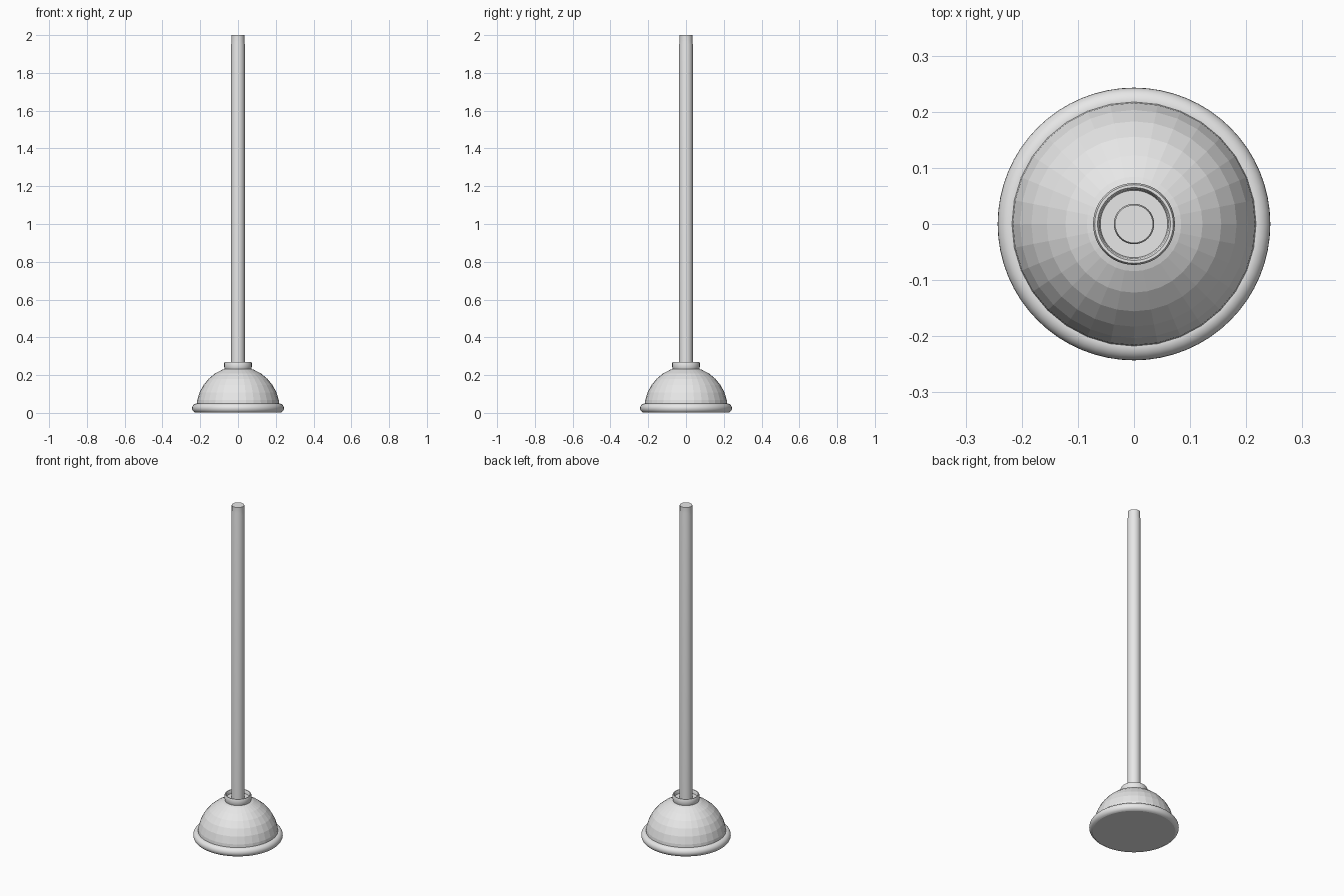
import bpy, bmesh, math

if "Cube" in bpy.data.objects:
    bpy.data.objects.remove(bpy.data.objects["Cube"])

grey = bpy.data.materials.new("light grey")
grey.diffuse_color = (0.8, 0.8, 0.8, 1)
grey.use_nodes = True
grey.node_tree.nodes["Principled BSDF"].inputs["Base Color"].default_value = grey.diffuse_color


def lathe(name, profile, segments, smooth=True, closed=False):
    """Spin an (r, z) profile around z; r = 0 points become poles."""
    bm = bmesh.new()
    rings = []
    for r, z in profile:
        if r == 0:
            rings.append([bm.verts.new((0, 0, z))] * segments)
        else:
            rings.append([bm.verts.new((r * math.cos(2 * math.pi * i / segments),
                                        r * math.sin(2 * math.pi * i / segments), z))
                          for i in range(segments)])
    pairs = list(zip(rings, rings[1:]))
    if closed:
        pairs.append((rings[-1], rings[0]))
    for a, b in pairs:
        for i in range(segments):
            j = (i + 1) % segments
            corners = list(dict.fromkeys([a[i], a[j], b[j], b[i]]))
            bm.faces.new(corners)
    bmesh.ops.recalc_face_normals(bm, faces=bm.faces)
    mesh = bpy.data.meshes.new(name)
    bm.to_mesh(mesh)
    bm.free()
    mesh.materials.append(grey)
    obj = bpy.data.objects.new(name, mesh)
    bpy.context.collection.objects.link(obj)
    if smooth:
        bpy.ops.object.select_all(action='DESELECT')
        obj.select_set(True)
        bpy.context.view_layer.objects.active = obj
        bpy.ops.object.shade_smooth_by_angle(angle=math.radians(35))
    return obj


# Faceted rubber dome: upper half of a 32 x 16 sphere, closed underneath
R = 0.22
dome = [(0, 0.025)]
dome += [(R * math.cos(k * math.pi / 16), 0.025 + R * math.sin(k * math.pi / 16))
         for k in range(8)]
dome.append((0, 0.025 + R))
lathe("rubber_dome", dome, 32, smooth=False)

# Rounded rim with a flat underside
rim = [(0, 0.002), (0.225, 0.002)]
rim += [(0.218 + 0.025 * math.cos(math.radians(a)), 0.025 + 0.025 * math.sin(math.radians(a)))
        for a in range(-75, 106, 15)]
rim.append((0, 0.045))
lathe("rim", rim, 64)

# Collar cup around the handle, with a shallow recess
collar = [(0, 0.225), (0.068, 0.225), (0.072, 0.24), (0.073, 0.245), (0.073, 0.263),
          (0.070, 0.27), (0.065, 0.27), (0.062, 0.265), (0.060, 0.25), (0, 0.25)]
lathe("collar", collar, 48)

# Long straight handle with a slightly slimmer tip
handle = [(0, 0.22), (0.036, 0.22), (0.036, 1.95), (0.034, 1.965), (0.034, 2.0), (0, 2.0)]
lathe("handle", handle, 32)
